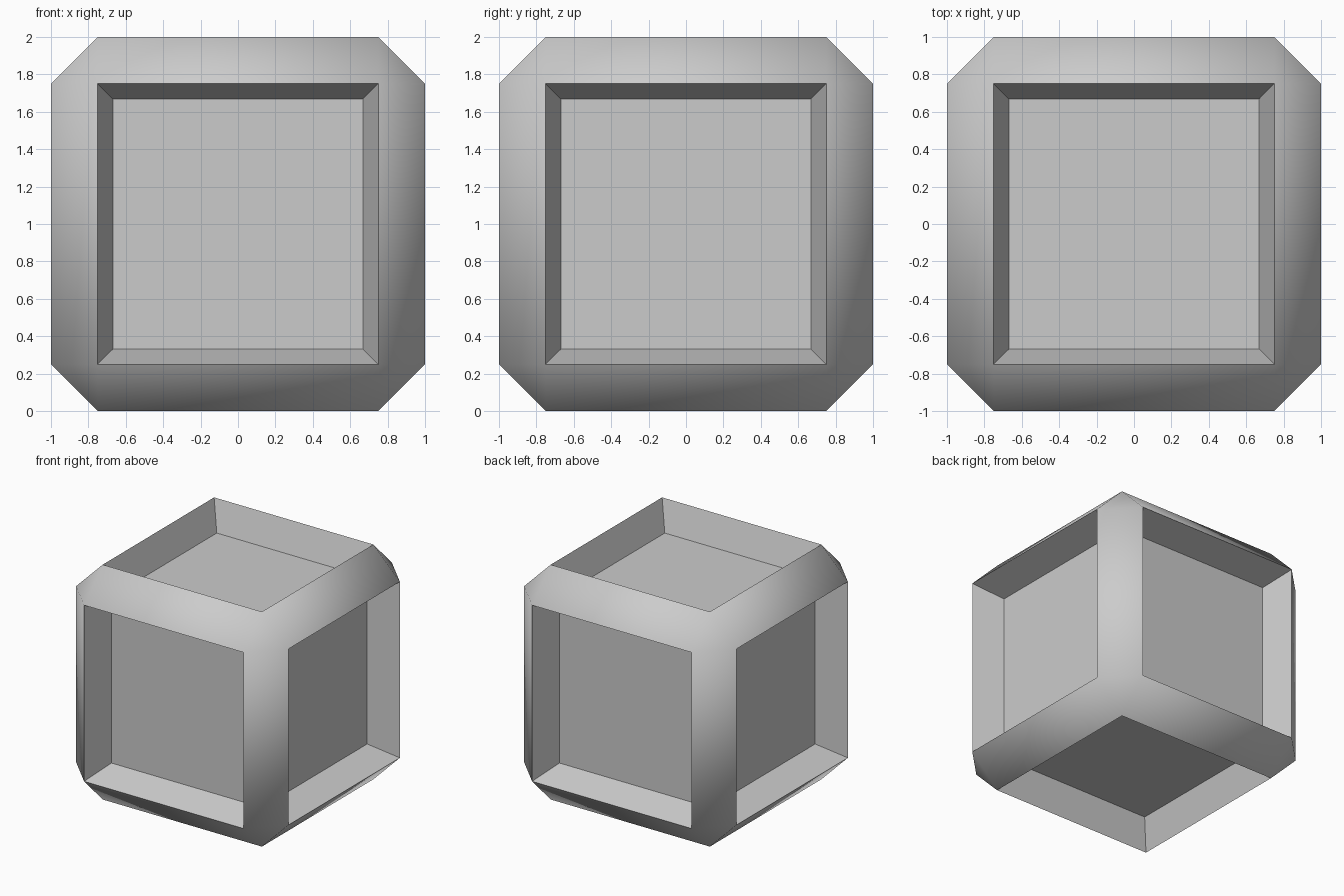
import bpy, bmesh
from math import radians

if "Cube" in bpy.data.objects:
    bpy.data.objects.remove(bpy.data.objects["Cube"])

# chamfered cube body
bm = bmesh.new()
bmesh.ops.create_cube(bm, size=2.0)
bmesh.ops.bevel(bm, geom=bm.edges[:], offset=0.25, offset_type='OFFSET',
                segments=1, profile=0.5, affect='EDGES')
bm.normal_update()

# recessed panel with sloped walls on each of the six sides
panels = [f for f in bm.faces if max(abs(c) for c in f.normal) > 0.99]
normals = [f.normal.copy() for f in panels]
bmesh.ops.inset_individual(bm, faces=panels, thickness=0.117, depth=0.0)
for face, n in zip(panels, normals):
    for v in face.verts:
        v.co -= n * 0.25

# stand on the ground
bmesh.ops.translate(bm, verts=bm.verts[:], vec=(0, 0, 1))
bm.normal_update()
mesh = bpy.data.meshes.new("panelled_cube")
bm.to_mesh(mesh)
bm.free()
cube = bpy.data.objects.new("panelled_cube", mesh)
bpy.context.collection.objects.link(cube)

# smooth chamfers, crisp recesses
bpy.context.view_layer.objects.active = cube
cube.select_set(True)
bpy.ops.object.shade_smooth_by_angle(angle=radians(50))
